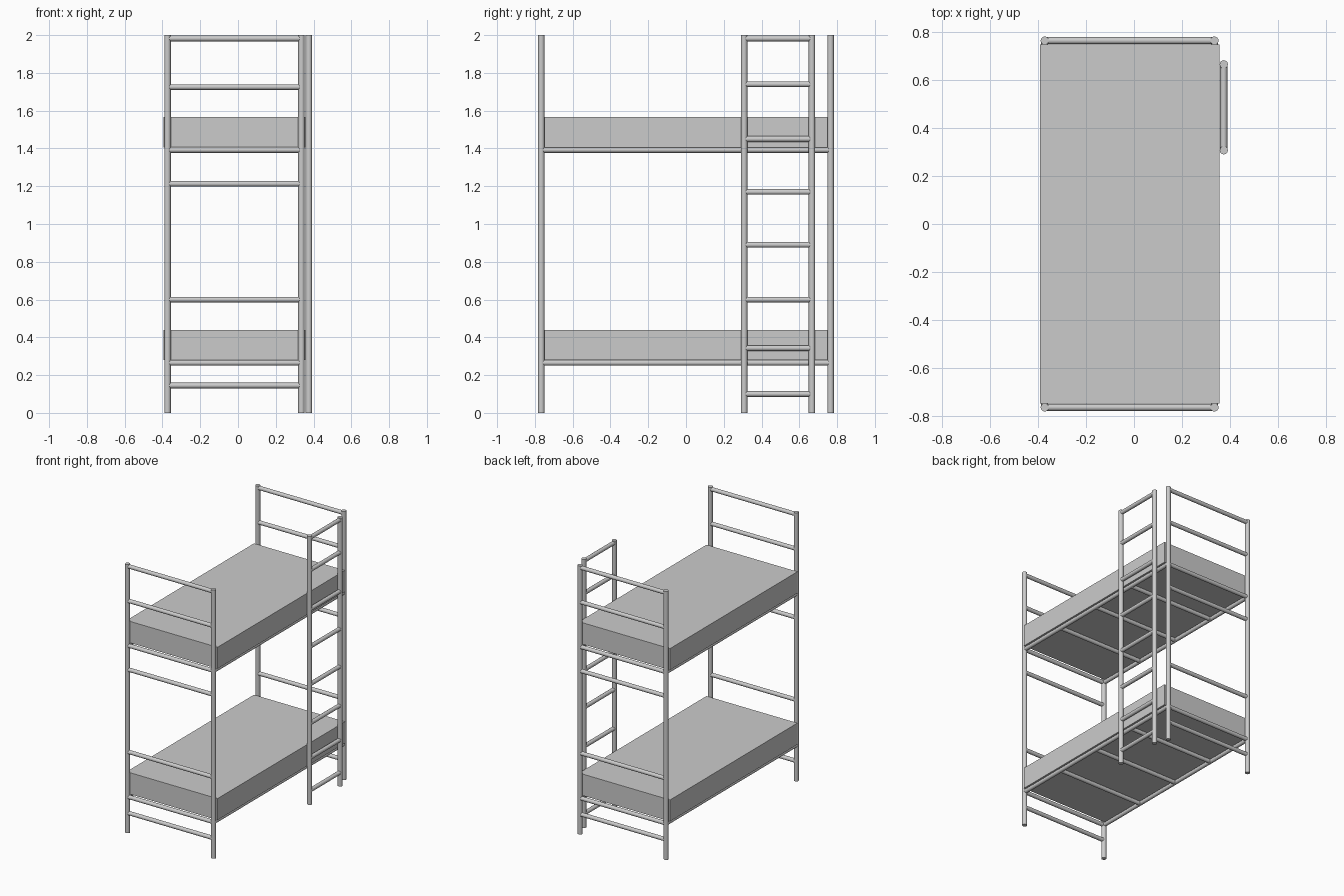
import bpy
from mathutils import Vector

if "Cube" in bpy.data.objects:
    bpy.data.objects.remove(bpy.data.objects["Cube"])

POST_R, RAIL_R = 0.0172, 0.0148
XL, XR, YE = -0.373, 0.336, 0.766      # bed post positions
XC = (XL + XR) / 2


def tube(name, a, b, r):
    a, b = Vector(a), Vector(b)
    d = b - a
    bpy.ops.mesh.primitive_cylinder_add(vertices=16, radius=r, depth=d.length, location=(a + b) / 2)
    o = bpy.context.object
    o.name = name
    o.rotation_euler = d.to_track_quat('Z', 'Y').to_euler()
    bpy.ops.object.shade_smooth_by_angle()


def box(name, lo, hi):
    lo, hi = Vector(lo), Vector(hi)
    bpy.ops.mesh.primitive_cube_add(size=1, location=(lo + hi) / 2)
    o = bpy.context.object
    o.name = name
    o.scale = hi - lo


# End frames: two posts and the horizontal rails
for end, y in (("front", -YE), ("back", YE)):
    for side, x in (("left", XL), ("right", XR)):
        tube(f"{end}_{side}_post", (x, y, 0), (x, y, 2), POST_R)
    for z in (0.145, 0.265, 0.60, 1.213, 1.392, 1.725, 1.982):
        tube(f"{end}_end_rail", (XL, y, z), (XR, y, z), RAIL_R)

# Bunks: side rails, cross bars and mattress
for level, z in (("lower", 0.265), ("upper", 1.392)):
    for side, x in (("left", XL), ("right", XR)):
        tube(f"{level}_{side}_side_rail", (x, -YE, z), (x, YE, z), RAIL_R)
    for y in (-0.38, -0.005, 0.37):
        tube(f"{level}_cross_bar", (XL, y, z), (XR, y, z), RAIL_R)
    box(f"{level}_mattress", (XC - 0.375, -0.75, z + 0.014), (XC + 0.375, 0.75, z + 0.174))

# Ladder
LX, LY0, LY1 = 0.375, 0.308, 0.667
for y in (LY0, LY1):
    tube("ladder_post", (LX, y, 0), (LX, y, 2), POST_R)
for z in (0.10, 0.343, 0.60, 0.89, 1.17, 1.45, 1.74, 1.982):
    tube("ladder_rung", (LX, LY0, z), (LX, LY1, z), RAIL_R)
